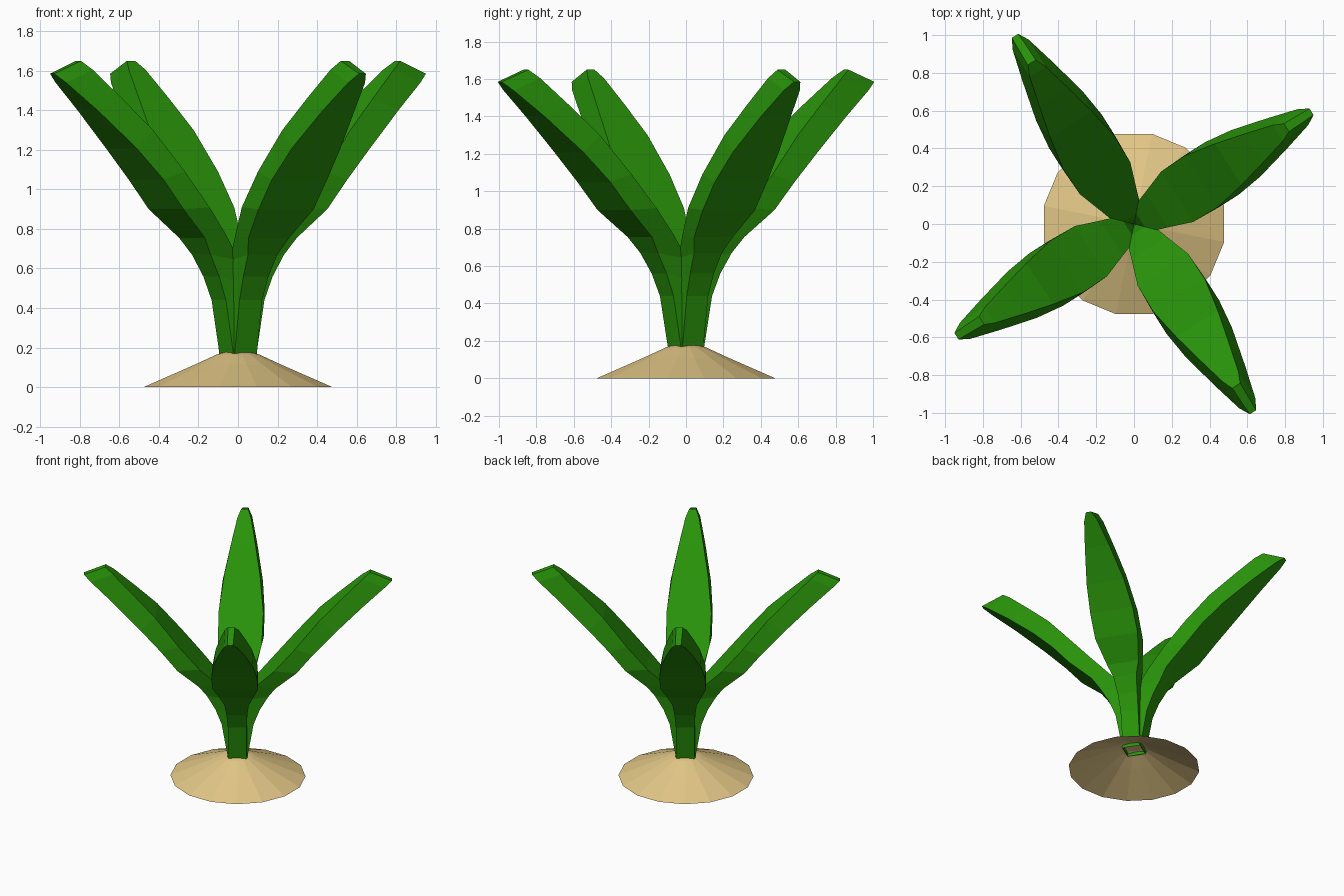
import bpy, bmesh, math
from mathutils import Matrix

if "Cube" in bpy.data.objects:
    bpy.data.objects.remove(bpy.data.objects["Cube"])


def material(name, rgb):
    m = bpy.data.materials.new(name)
    m.diffuse_color = (*rgb, 1)
    m.use_nodes = True
    m.node_tree.nodes["Principled BSDF"].inputs["Base Color"].default_value = m.diffuse_color
    return m


def finish(bm, name, mat):
    me = bpy.data.meshes.new(name)
    bm.to_mesh(me)
    bm.free()
    me.materials.append(mat)
    ob = bpy.data.objects.new(name, me)
    bpy.context.collection.objects.link(ob)
    return ob


green = material("leaf green", (0.022, 0.29, 0.003))
sand = material("sand", (0.76, 0.57, 0.24))

# leaf sections: inner reach, height, half width; outer reach, height, half width
SECTIONS = [
    (0.00, 0.15, 0.066, 0.066, 0.15, 0.066),
    (0.00, 0.40, 0.068, 0.115, 0.44, 0.068),
    (0.01, 0.52, 0.070, 0.160, 0.56, 0.075),
    (0.04, 0.64, 0.075, 0.22, 0.67, 0.088),
    (0.14, 0.77, 0.110, 0.275, 0.755, 0.122),
    (0.27, 0.91, 0.158, 0.43, 0.90, 0.165),
    (0.42, 1.09, 0.162, 0.55, 1.05, 0.165),
    (0.59, 1.30, 0.130, 0.70, 1.21, 0.145),
    (0.75, 1.46, 0.09, 0.90, 1.40, 0.095),
    (0.90, 1.605, 0.05, 1.06, 1.54, 0.05),
    (0.955, 1.65, 0.025, 1.112, 1.585, 0.02),
]


def leaf(name, angle, stretch):
    bm = bmesh.new()
    rings = []
    for si, zi, wi, so, zo, wo in SECTIONS:
        rings.append([bm.verts.new((s * stretch, w, z)) for s, w, z in (
            (si, -wi, zi), (si, wi, zi), (so, wo, zo), (so, -wo, zo))])
    for k, (a, b) in enumerate(zip(rings, rings[1:])):
        for i in range(4):
            j = (i + 1) % 4
            if i or k > 0:  # the joined stem has no inner wall
                bm.faces.new((a[j], a[i], b[i], b[j]))
    bm.faces.new(rings[-1])
    bmesh.ops.recalc_face_normals(bm, faces=bm.faces)
    bm.transform(Matrix.Rotation(math.radians(angle), 4, 'Z'))
    finish(bm, name, green)


# four leaves around the stem, one opposite pair slightly longer
for k, n in enumerate(("right", "back", "left", "front")):
    leaf(n + "_leaf", 32.3 + 90 * k, 1.06 if k % 2 else 1.0)

# sand mound: open 16-sided shell
bm = bmesh.new()
rings = []
for r, z in ((0.487, 0.0), (0.22, 0.115), (0.11, 0.165), (0.06, 0.18)):
    rings.append([bm.verts.new((r * math.cos(a), r * math.sin(a), z))
                  for a in (math.tau * (i + 0.5) / 16 for i in range(16))])
for a, b in zip(rings, rings[1:]):
    for i in range(16):
        j = (i + 1) % 16
        bm.faces.new((a[i], a[j], b[j], b[i]))
bm.faces.new(rings[-1])
finish(bm, "sand_mound", sand)
